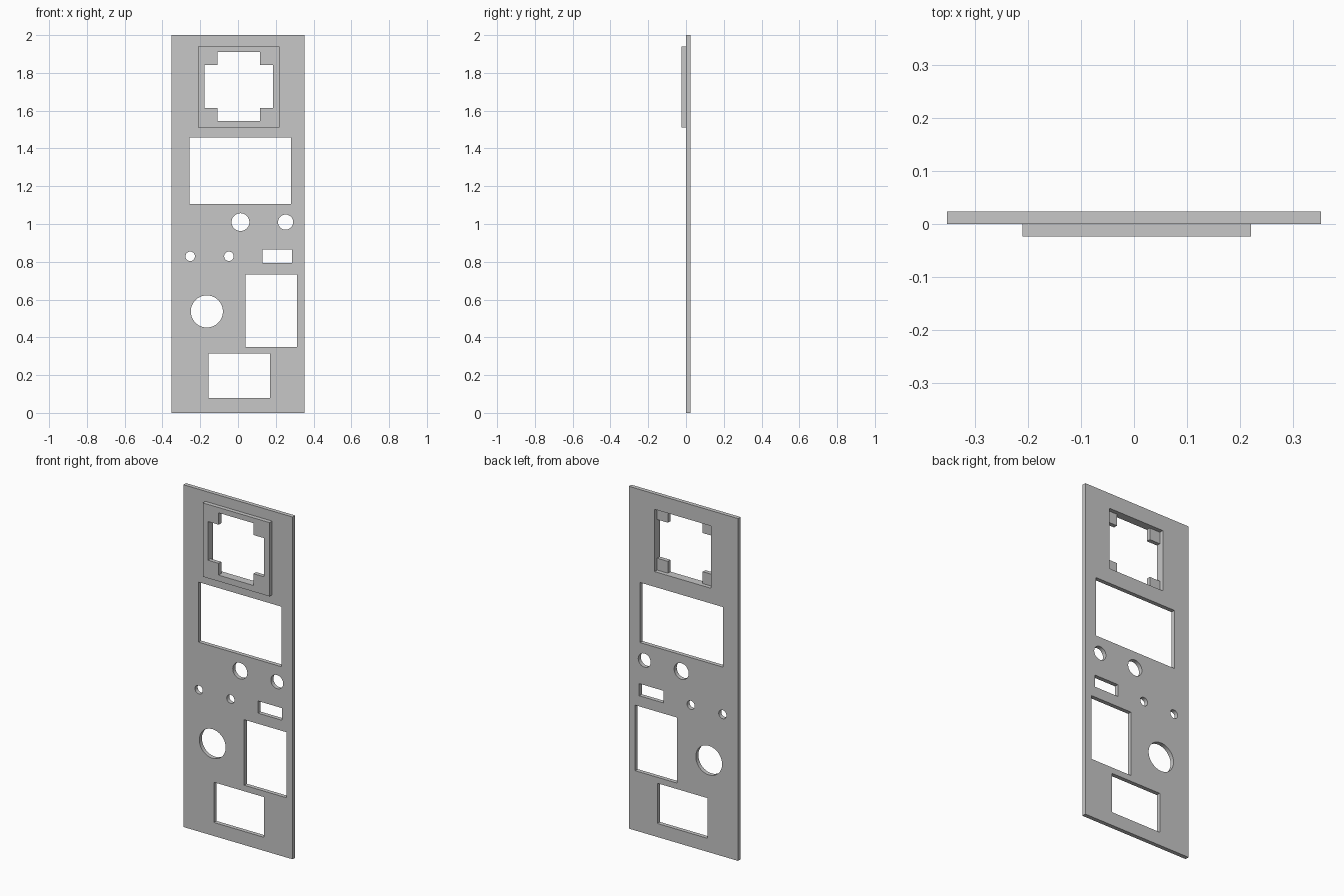
import bpy, bmesh
from math import pi, cos, sin

cube = bpy.data.objects.get("Cube")
if cube:
    bpy.data.objects.remove(cube, do_unlink=True)

GREY = (0.57, 0.57, 0.57, 1)
grey = bpy.data.materials.new("light grey")
grey.use_nodes = True
grey.diffuse_color = GREY
grey.node_tree.nodes["Principled BSDF"].inputs["Base Color"].default_value = GREY

THICK = 0.024


def rect(x0, x1, z0, z1):
    return [(x0, z0), (x1, z0), (x1, z1), (x0, z1)]


def circle(x, z, r, n=64):
    return [(x + r * cos(2 * pi * i / n), z + r * sin(2 * pi * i / n)) for i in range(n)]


def plate(name, outlines, y):
    """Upright plate from an outer outline and its cut-outs, centred on depth y."""
    curve = bpy.data.curves.new(name + " outline", "CURVE")
    curve.dimensions = "2D"
    curve.fill_mode = "BOTH"
    curve.extrude = THICK / 2
    for pts in outlines:
        spline = curve.splines.new("POLY")
        spline.points.add(len(pts) - 1)
        for p, (x, z) in zip(spline.points, pts):
            p.co = (x, z, 0, 1)
        spline.use_cyclic_u = True
    temp = bpy.data.objects.new(name + " temp", curve)
    bpy.context.collection.objects.link(temp)
    graph = bpy.context.evaluated_depsgraph_get()
    mesh = bpy.data.meshes.new_from_object(temp.evaluated_get(graph))
    bpy.data.objects.remove(temp, do_unlink=True)
    bpy.data.curves.remove(curve)

    # Weld caps to walls and stand the plate up
    bm = bmesh.new()
    bm.from_mesh(mesh)
    bmesh.ops.remove_doubles(bm, verts=bm.verts, dist=1e-5)
    for v in bm.verts:
        x, z, depth = v.co
        v.co = (x, y - depth, z)
    bmesh.ops.recalc_face_normals(bm, faces=bm.faces)
    bm.to_mesh(mesh)
    bm.free()
    mesh.name = name
    mesh.materials.clear()
    mesh.materials.append(grey)
    obj = bpy.data.objects.new(name, mesh)
    bpy.context.collection.objects.link(obj)
    bpy.ops.object.select_all(action="DESELECT")
    obj.select_set(True)
    bpy.context.view_layer.objects.active = obj
    bpy.ops.object.shade_smooth_by_angle(angle=pi / 6)


# Square opening at the top, shared by panel and frame
L, R, B, T = -0.177, 0.186, 1.546, 1.91
TAB = 0.069

# Main panel with its cut-outs
plate("panel", [
    rect(-0.353, 0.353, 0, 2),
    rect(L, R, B, T),
    rect(-0.256, 0.28, 1.106, 1.457),     # display window
    circle(0.013, 1.01, 0.047),           # knob holes
    circle(0.252, 1.01, 0.04),
    circle(-0.253, 0.829, 0.025),         # small holes
    circle(-0.048, 0.829, 0.025),
    rect(0.13, 0.286, 0.794, 0.865),      # switch slot
    circle(-0.165, 0.537, 0.085),         # large round hole
    rect(0.04, 0.312, 0.349, 0.732),      # tall window
    rect(-0.156, 0.169, 0.079, 0.314),    # bottom window
], THICK / 2)

# Raised frame whose corner tabs reach into the opening
l, r, b, t = L + TAB, R - TAB, B + TAB, T - TAB
cross = [(l, B), (r, B), (r, b), (R, b), (R, t), (r, t),
         (r, T), (l, T), (l, t), (L, t), (L, b), (l, b)]
plate("raised_frame", [rect(-0.211, 0.221, 1.51, 1.941), cross], -THICK / 2)
